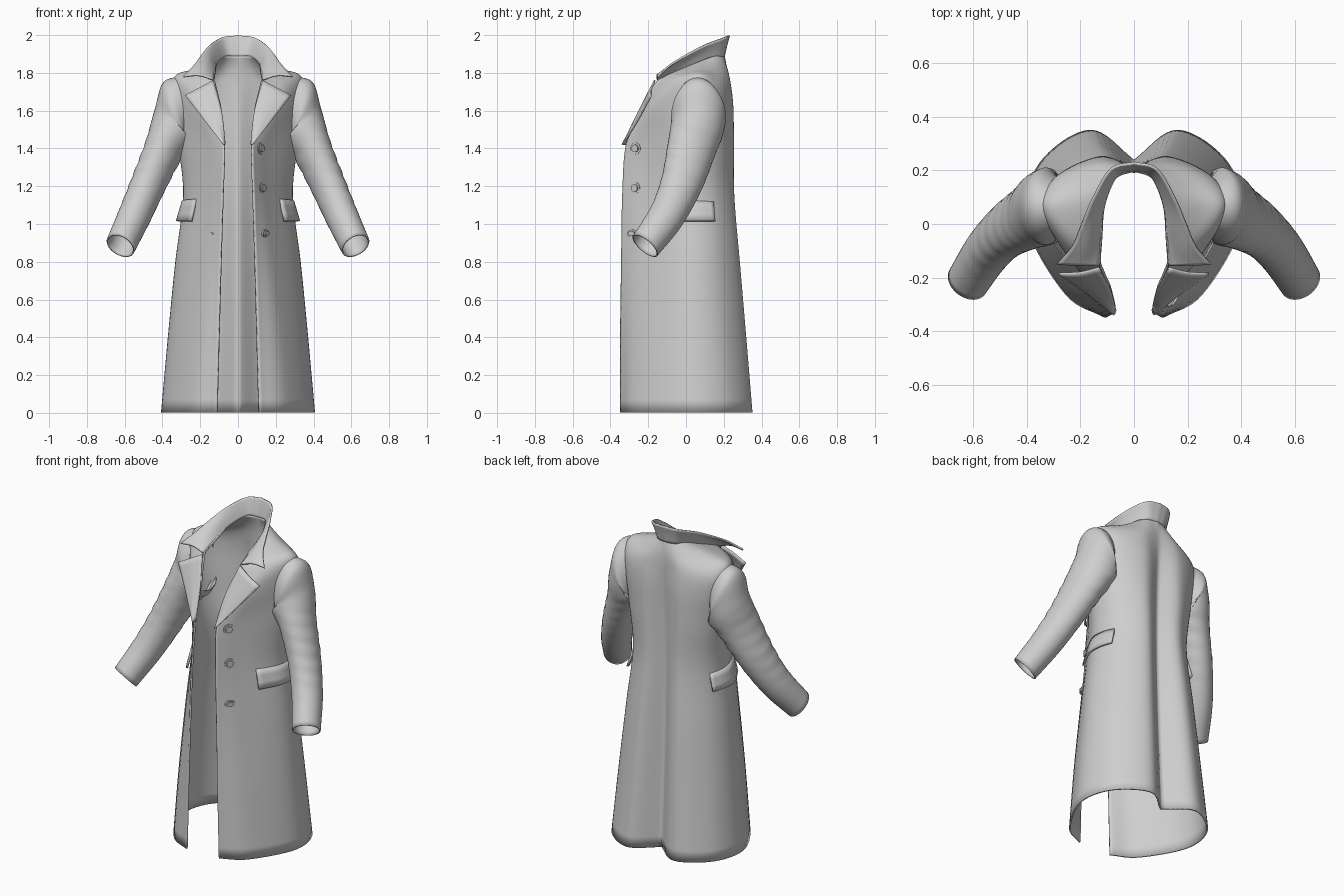
import bpy, bmesh, math
from mathutils import Vector

if "Cube" in bpy.data.objects:
    bpy.data.objects.remove(bpy.data.objects["Cube"])

cloth = bpy.data.materials.new("grey cloth")
cloth.diffuse_color = (0.62, 0.62, 0.62, 1)
cloth.use_nodes = True
cloth.node_tree.nodes["Principled BSDF"].inputs["Base Color"].default_value = cloth.diffuse_color


def spline(pts, n, closed=False):
    """Smooth curve through the points, n steps for each span."""
    pts = [Vector(p) for p in pts]
    m = len(pts)
    out = []
    for i in range(m if closed else m - 1):
        if closed:
            a, b, c, d = (pts[(i + k) % m] for k in (-1, 0, 1, 2))
        else:
            b, c = pts[i], pts[i + 1]
            a = pts[i - 1] if i else 2 * b - c
            d = pts[i + 2] if i + 2 < m else 2 * c - b
        for s in range(n):
            t = s / n
            out.append(0.5 * (2 * b + (c - a) * t + (2 * a - 5 * b + 4 * c - d) * t * t
                              + (3 * b - a - 3 * c + d) * t ** 3))
    if not closed:
        out.append(pts[-1])
    return out


def finish(ob, thick=0, mirror=True, angle=40):
    ob.data.materials.append(cloth)
    bpy.context.view_layer.objects.active = ob
    ob.select_set(True)
    bpy.ops.object.shade_smooth_by_angle(angle=math.radians(angle))
    ob.select_set(False)
    if mirror:
        mod = ob.modifiers.new("mirror", 'MIRROR')
        mod.merge_threshold = 0.001
    if thick:
        mod = ob.modifiers.new("thickness", 'SOLIDIFY')
        mod.thickness = thick
        mod.offset = 0


def sheet(name, rows, nu, nv, closed=False, thick=0.01, warp=None, mirror=True):
    """Smooth surface through rows of control points."""
    rows = [spline(r, nu, closed) for r in rows]
    cols = [spline(c, nv) for c in zip(*rows)]
    bm = bmesh.new()
    grid = [[bm.verts.new(warp(p) if warp else p) for p in c] for c in cols]
    for i in range(len(grid) if closed else len(grid) - 1):
        a, b = grid[i], grid[(i + 1) % len(grid)]
        for j in range(len(a) - 1):
            bm.faces.new((a[j], b[j], b[j + 1], a[j + 1]))
    bmesh.ops.recalc_face_normals(bm, faces=bm.faces)
    me = bpy.data.meshes.new(name)
    bm.to_mesh(me)
    bm.free()
    ob = bpy.data.objects.new(name, me)
    bpy.context.collection.objects.link(ob)
    finish(ob, thick, mirror)
    return ob


# Coat body: half sections from the front edge round to the centre back
skirt = [
    (0.003, (.11, -.345), (.255, -.258), (.397, .0), (.353, .22), (.165, .347), (0, .235)),
    (0.40, (.10, -.345), (.225, -.252), (.36, -.01), (.325, .19), (.15, .314), (0, .215)),
    (0.80, (.09, -.34), (.185, -.246), (.32, -.015), (.29, .165), (.135, .28), (0, .2)),
    (1.15, (.08, -.335), (.15, -.237), (.277, -.02), (.257, .145), (.12, .25), (0, .195)),
    (1.42, (.072, -.315), (.15, -.22), (.303, .0), (.277, .155), (.13, .248), (0, .2)),
]
yoke = [
    [(.088, -.24, 1.6), (.215, -.155, 1.62), (.335, .05, 1.62), (.285, .175, 1.62), (.13, .245, 1.62), (0, .21, 1.62)],
    [(.105, -.2, 1.68), (.25, -.08, 1.74), (.335, .06, 1.772), (.28, .165, 1.74), (.13, .23, 1.74), (0, .215, 1.74)],
    [(.118, -.17, 1.73), (.19, -.07, 1.785), (.24, .06, 1.812), (.18, .15, 1.82), (.09, .21, 1.82), (0, .212, 1.82)],
    [(.13, -.15, 1.765), (.12, -.07, 1.80), (.115, .05, 1.85), (.1, .13, 1.88), (.06, .18, 1.89), (0, .2, 1.89)],
]
body = [[(x, y, r[0]) for x, y in r[1:]] for r in skirt] + yoke
sheet("coat_body", body, 8, 6)

# Sleeve: tilted oval rings from the armhole to the cuff
# (centre, height radius, width radius, direction)
stations = [
    ((.287, .06, 1.58), .2, .112, (1, 0, 0)),
    ((.326, .066, 1.568), .19, .141, (.93, 0, -.36)),
    ((.338, .06, 1.51), .134, .138, (.65, -.1, -.75)),
    ((.39, .03, 1.40), .1, .127, (.4, -.2, -.9)),
    ((.475, -.025, 1.21), .088, .107, (.4, -.3, -.85)),
    ((.55, -.105, 1.04), .083, .092, (.4, -.5, -.75)),
    ((.622, -.216, .885), .076, .08, (.4, -.6, -.7)),
]
rings = []
for c, a, b, d in stations:
    d = Vector(d).normalized()
    side = d.cross(Vector((1, 0, 1)) if d.z > -.5 else Vector((.9, .3, .3))).normalized()
    up = side.cross(d).normalized()
    rings.append([Vector(c) + up * a * math.cos(t) + side * b * math.sin(t)
                  for t in [k * math.tau / 12 for k in range(12)]])


def wrinkle(p):
    # Soft creases around the elbow
    k = max(0, 1 - abs(p.z - 1.3) / 0.3)
    return p + Vector((1, -.4, .3)) * (.003 * k * math.sin(p.z * 75 + p.y * 22))


sheet("sleeve", rings, 3, 8, closed=True, thick=0.008, warp=wrinkle)

# Collar: flared band, standing at the back and lying flat at the points
inner = [(0, .2, 1.885), (.065, .18, 1.885), (.112, .07, 1.85), (.122, -.05, 1.80), (.127, -.105, 1.782), (.13, -.155, 1.765)]
outer = [(0, .228, 1.997), (.085, .205, 1.987), (.15, .1, 1.947), (.195, .0, 1.893), (.232, -.085, 1.84), (.288, -.15, 1.78)]
middle = [(Vector(a) + Vector(b)) / 2 + Vector((0, 0, .014 if i > 2 else .006))
          for i, (a, b) in enumerate(zip(inner, outer))]
sheet("collar", [inner, middle, outer], 6, 4)

# Lapel: folded back from the roll line, with a pointed tip
roll = [(.07, -.32, 1.42), (.085, -.25, 1.59), (.13, -.165, 1.76)]
edge = [(.078, -.335, 1.42), (.18, -.255, 1.55), (.28, -.185, 1.68)]
fold = [(Vector(a) + Vector(b)) / 2 + Vector((0, -.008, 0)) for a, b in zip(roll, edge)]
sheet("lapel", [roll, fold, edge], 6, 4)

# Pocket flap, standing slightly off the hip
hip = [(.222, -.14), (.283, -.02), (.287, .07), (.265, .145)]
top = [(x, y, 1.125 - .05 * (y + .02)) for x, y in hip]
low = [(x * 1.09 + .006, y * 1.06, 1.015) for x, y in hip]
sheet("pocket_flap", [top, low], 4, 3, thick=0.014)


def disc(name, at, facing, radius, depth, stretch=1):
    bpy.ops.mesh.primitive_cylinder_add(vertices=20, radius=radius, depth=depth, location=at)
    ob = bpy.context.object
    ob.name = name
    ob.rotation_euler = Vector(facing).to_track_quat('Z', 'Y').to_euler()
    ob.scale.y = stretch
    finish(ob, mirror=False)
    return ob


# Buttons on one front, matching buttonholes on the other
for i, (x, y, z) in enumerate([(.116, -.262, 1.4), (.124, -.265, 1.19), (.140, -.281, .95)]):
    flat = .65 if i == 2 else 1
    disc("button_%d" % i, (x, y, z), (.83, -.55, 0), .031, .022, flat)
    disc("button_rim_%d" % i, (x + .006, y - .004, z), (.83, -.55, 0), .02, .022, flat)
    disc("buttonhole_%d" % i, (-x, y, z), (-.83, -.55, 0), .022, .012, .3)
